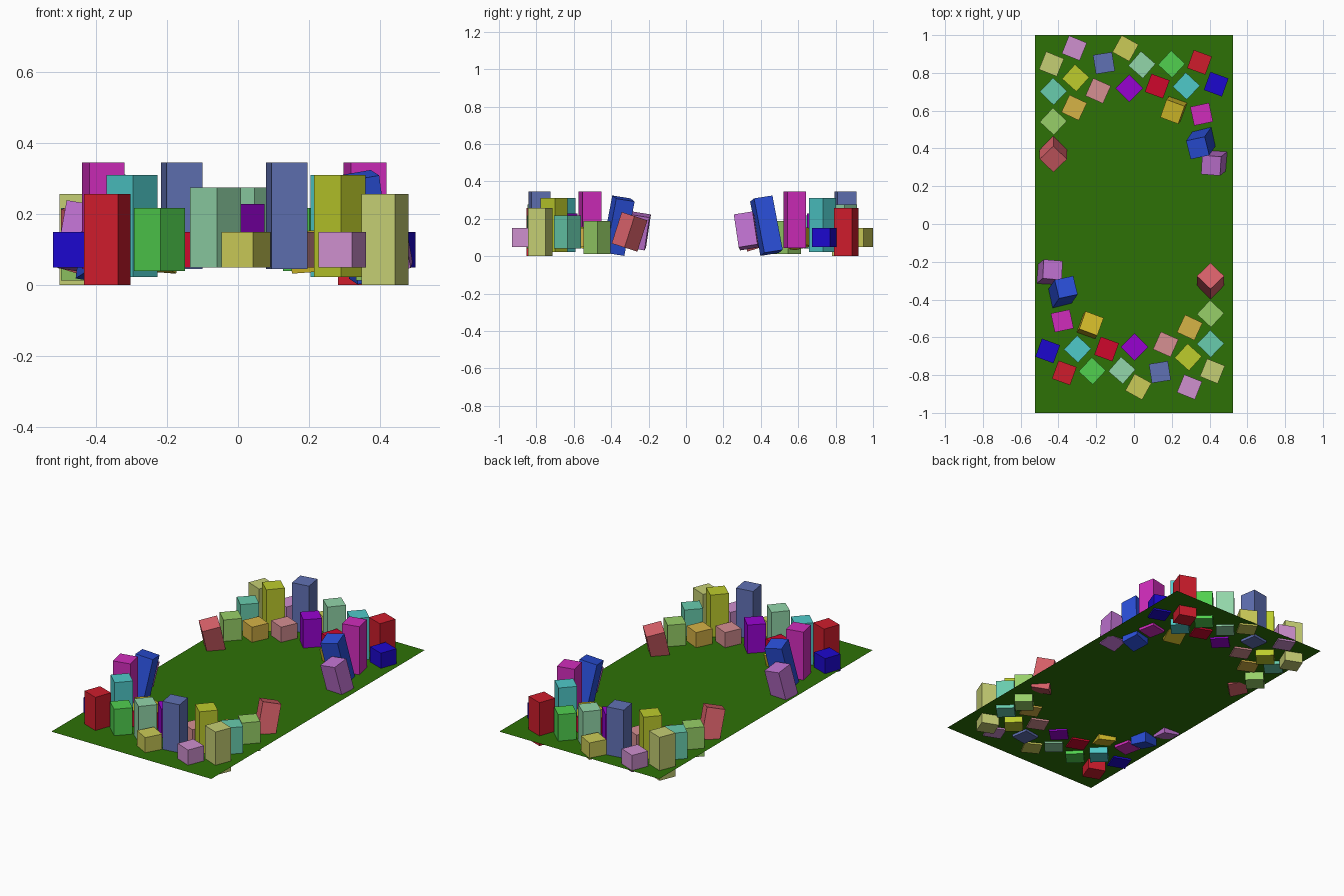
import bpy, bmesh
from math import radians
from mathutils import Matrix, Vector

if "Cube" in bpy.data.objects:
    bpy.data.objects.remove(bpy.data.objects["Cube"])

SIDE = 0.102


def material(name, rgb):
    # display colour (0-255) to linear
    m = bpy.data.materials.new(name)
    m.diffuse_color = [(c / 255) ** 2.2 for c in rgb] + [1]
    m.use_nodes = True
    m.node_tree.nodes["Principled BSDF"].inputs["Base Color"].default_value = m.diffuse_color
    return m


def add_mesh(name, bm, mat):
    me = bpy.data.meshes.new(name)
    bm.to_mesh(me)
    bm.free()
    me.materials.append(mat)
    ob = bpy.data.objects.new(name, me)
    bpy.context.collection.objects.link(ob)
    return ob


# flat lawn sheet
bm = bmesh.new()
bmesh.ops.create_grid(bm, x_segments=1, y_segments=1, size=1)
bmesh.ops.scale(bm, vec=(0.525, 1, 1), verts=bm.verts)
bmesh.ops.translate(bm, vec=(0, 0, 0.06), verts=bm.verts)
add_mesh("lawn", bm, material("lawn", (49, 113, 15)))


# second cluster is the first turned half way round this point
TURN = (Matrix.Translation((-0.011, 0.034, 0)) @ Matrix.Rotation(radians(180), 4, 'Z')
        @ Matrix.Translation((0.011, -0.034, 0)))


def block(name, x, y, z0, z1, turn, rgb, lean=None):
    """Square post; lean = (axis direction) for the toppling ones."""
    mat = material(name, rgb)
    rot = Matrix.Rotation(radians(turn), 4, 'Z')
    if lean:
        rot = Vector((0, 0, 1)).rotation_difference(Vector(lean)).to_matrix().to_4x4() @ rot
    place = Matrix.Translation((x, y, (z0 + z1) / 2)) @ rot
    for label, m in (("front", place), ("back", TURN @ place)):
        bm = bmesh.new()
        bmesh.ops.create_cube(bm, size=1)
        bmesh.ops.scale(bm, vec=(SIDE, SIDE, z1 - z0), verts=bm.verts)
        bm.transform(m)
        add_mesh(f"{label}_{name}", bm, mat)


# upright posts: name, x, y, bottom, top, turn, colour
for spec in (
    ("blue_block", -0.457, -0.672, 0.05, 0.15, -20, (34, 16, 205)),
    ("red_post", -0.369, -0.788, 0.0, 0.257, -20, (205, 34, 48)),
    ("cyan_post", -0.299, -0.662, 0.023, 0.31, -43, (80, 200, 200)),
    ("magenta_post", -0.380, -0.513, 0.045, 0.345, 12, (207, 48, 186)),
    ("green_post", -0.221, -0.778, 0.04, 0.217, -43, (82, 207, 80)),
    ("red_block", -0.145, -0.662, 0.05, 0.15, -20, (205, 16, 48)),
    ("mint_post", -0.064, -0.775, 0.05, 0.275, -41, (145, 213, 168)),
    ("purple_post", 0.003, -0.651, 0.05, 0.228, 45, (150, 10, 207)),
    ("yellow_block", 0.023, -0.862, 0.05, 0.15, -29, (202, 202, 88)),
    ("slate_post", 0.137, -0.784, 0.045, 0.345, 9, (96, 112, 178)),
    ("pink_block", 0.168, -0.637, 0.05, 0.15, -24, (213, 142, 145)),
    ("olive_post", 0.287, -0.705, 0.023, 0.31, -42, (188, 203, 48)),
    ("plum_block", 0.294, -0.863, 0.05, 0.15, -22, (205, 142, 205)),
    ("straw_post", 0.415, -0.779, 0.0, 0.257, -22, (196, 205, 115)),
    ("teal_post", 0.405, -0.634, 0.04, 0.217, -44, (104, 203, 172)),
    ("orange_block", 0.295, -0.548, 0.05, 0.15, -25, (213, 178, 72)),
    ("leaf_post", 0.405, -0.475, 0.012, 0.187, -43, (150, 206, 104)),
):
    block(*spec)

# leaning posts
block("leaning_rose_post", 0.405, -0.302, 0.042, 0.218, 45, (213, 96, 104), (0, 0.32, 1))
block("leaning_blue_post", -0.378, -0.362, 0.014, 0.312, 13, (46, 80, 216), (0.13, 0.19, 1))
block("leaning_plum_post", -0.446, -0.255, 0.045, 0.225, -4, (188, 112, 205), (0.18, 0.15, 1))
block("leaning_gold_block", -0.232, -0.535, 0.045, 0.145, -20, (213, 188, 46), (0.14, 0.18, 1))
